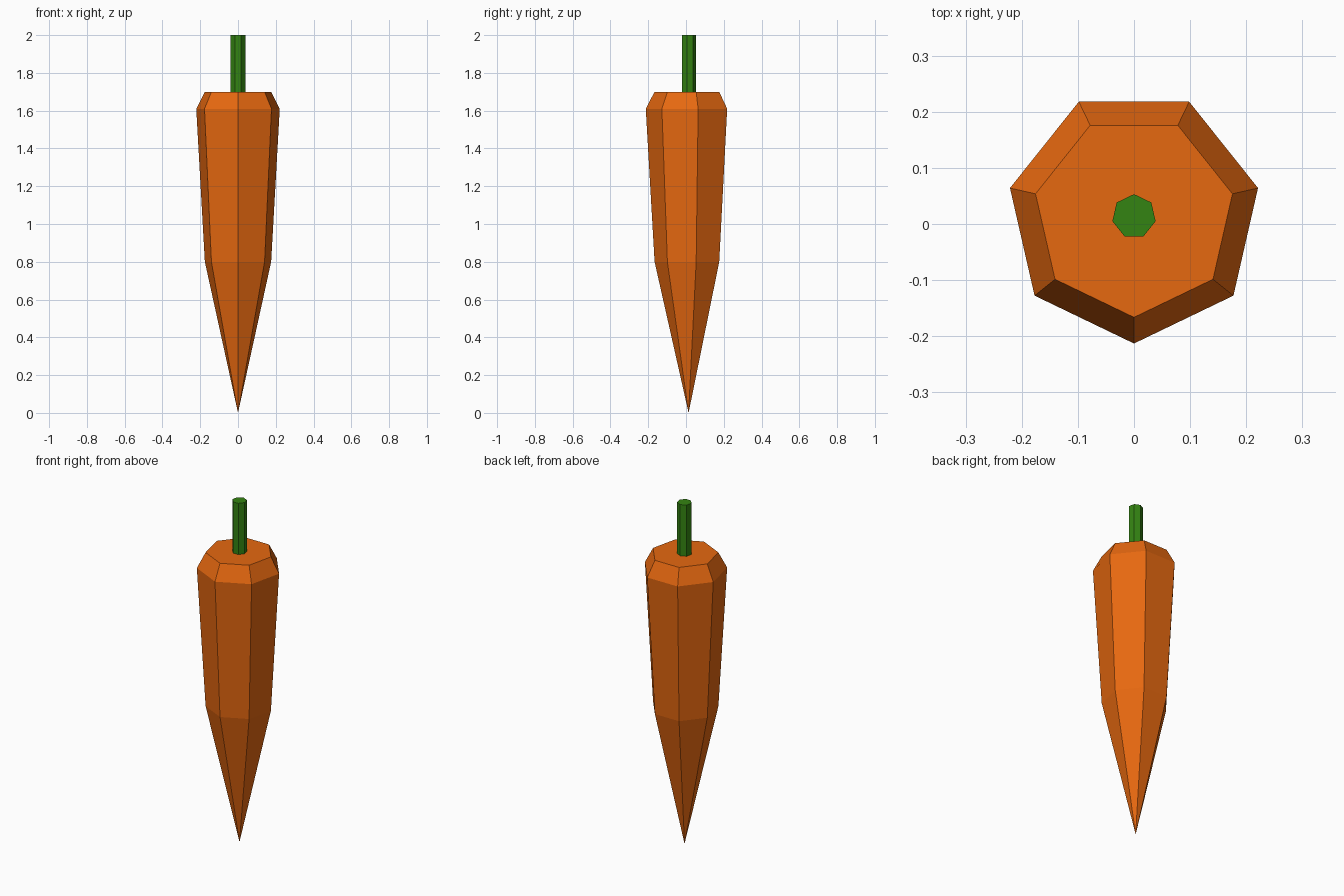
import bpy, bmesh, math

if "Cube" in bpy.data.objects:
    bpy.data.objects.remove(bpy.data.objects["Cube"])

SIDES = 7
CENTRE_Y = 0.0137


def material(name, rgb):
    m = bpy.data.materials.new(name)
    m.diffuse_color = (*rgb, 1.0)
    m.use_nodes = True
    m.node_tree.nodes["Principled BSDF"].inputs["Base Color"].default_value = m.diffuse_color
    return m


def lathe(name, profile, start_deg, mat):
    """Seven-sided solid from (radius, z) rings, bottom to top; radius 0 is a point."""
    bm = bmesh.new()
    rings = []
    for r, z in profile:
        count = SIDES if r > 0 else 1
        angles = [math.radians(start_deg + 360 * i / SIDES) for i in range(count)]
        rings.append([bm.verts.new((r * math.cos(a), CENTRE_Y + r * math.sin(a), z))
                      for a in angles])
    for low, high in zip(rings, rings[1:]):
        for i in range(SIDES):
            j = (i + 1) % SIDES
            if len(low) == 1:
                bm.faces.new((low[0], high[j], high[i]))
            else:
                bm.faces.new((low[i], low[j], high[j], high[i]))
    bm.faces.new(rings[-1])
    if len(rings[0]) > 1:
        bm.faces.new(rings[0][::-1])
    mesh = bpy.data.meshes.new(name)
    bm.to_mesh(mesh)
    bm.free()
    mesh.materials.append(mat)
    obj = bpy.data.objects.new(name, mesh)
    bpy.context.collection.objects.link(obj)
    return obj


orange = material("carrot orange", (0.79, 0.138, 0.005))
green = material("stem green", (0.034, 0.23, 0.006))

# Tapered root with a bevelled shoulder
lathe("carrot_root", [(0, 0), (0.18, 0.80), (0.2267, 1.61), (0.18, 1.70)], -90, orange)
# Short straight stem, turned half a side from the root
lathe("carrot_stem", [(0.0395, 1.70), (0.0395, 2.0)], 90, green)
